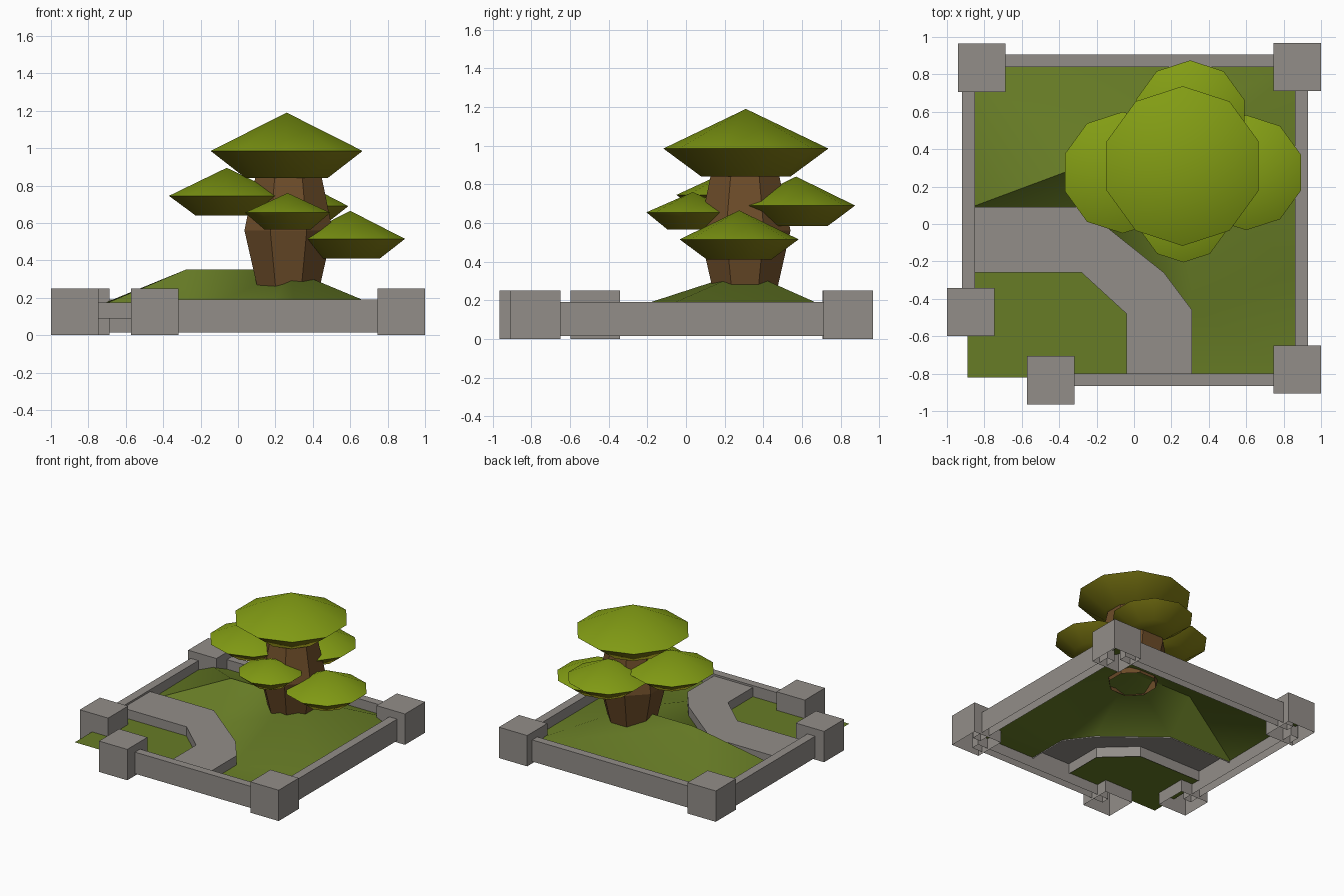
import bpy, bmesh, math

if "Cube" in bpy.data.objects:
    bpy.data.objects.remove(bpy.data.objects["Cube"])


def material(name, r, g, b):
    m = bpy.data.materials.new(name)
    m.diffuse_color = (r, g, b, 1)
    m.use_nodes = True
    m.node_tree.nodes["Principled BSDF"].inputs["Base Color"].default_value = m.diffuse_color
    return m


STONE = material("grey stone", .29, .27, .25)
GRASS = material("grass green", .135, .20, .019)
LEAF = material("leaf green", .225, .335, .007)
UNDER = material("leaf underside olive", .25, .23, .008)
BARK = material("bark brown", .15, .072, .022)


def make(name, verts, faces, mats, smooth=None):
    me = bpy.data.meshes.new(name)
    me.from_pydata(verts, [], faces)
    for m in mats:
        me.materials.append(m)
    ob = bpy.data.objects.new(name, me)
    bpy.context.collection.objects.link(ob)
    bm = bmesh.new()
    bm.from_mesh(me)
    bmesh.ops.recalc_face_normals(bm, faces=bm.faces)
    bm.to_mesh(me)
    bm.free()
    if smooth:
        bpy.ops.object.select_all(action='DESELECT')
        ob.select_set(True)
        bpy.context.view_layer.objects.active = ob
        bpy.ops.object.shade_smooth_by_angle(angle=math.radians(smooth))
    return ob


def slab(name, outline, z0, z1, mat):
    """Top and sides of an outline, open underneath."""
    n = len(outline)
    verts = [(x, y, z) for z in (z0, z1) for x, y in outline]
    faces = [(i, (i + 1) % n, n + (i + 1) % n, n + i) for i in range(n)]
    return make(name, verts, faces + [tuple(range(n, 2 * n))], [mat])


def box(name, x0, x1, y0, y1, z0, z1):
    return slab(name, [(x0, y0), (x1, y0), (x1, y1), (x0, y1)], z0, z1, STONE)


# Corner posts
for label, x, y in [("back_left", -.815, .835), ("back_right", .873, .84),
                    ("front_right", .873, -.778), ("gate_front", -.445, -.835),
                    ("gate_left", -.873, -.47)]:
    box("post_" + label, x - .127, x + .127, y - .129, y + .129, 0, .25)

# Low walls between the posts
box("wall_back", -.78, .84, .84, .905, .015, .19)
box("wall_front", -.42, .84, -.865, -.80, .015, .19)
box("wall_left", -.92, -.85, -.44, .80, .015, .19)
box("wall_right", .86, .93, -.75, .80, .015, .19)

# Raised bent path
outer = [(-.87, .09), (-.28, .09), (.16, -.26), (.31, -.46), (.31, -.82)]
inner = [(-.04, -.82), (-.04, -.48), (-.28, -.26), (-.87, -.26)]
slab("path", outer + inner, .09, .175, STONE)

# Hilly lawn outside the bend: a rim at ground level and two ridge points
rim = [(-.89, .87)] + outer + [(.88, -.82), (.88, -.26), (.88, .87)]
verts = [(x, y, .1) for x, y in rim] + [(-.28, .31, .35), (.28, .31, .35)]
R1, R2 = len(rim), len(rim) + 1
faces = [(0, 1, R1), (1, 2, R1), (2, R2, R1), (2, 3, R2), (3, 4, R2),
         (4, 7, R2), (4, 5, 6, 7), (7, 8, R2), (8, 0, R1, R2)]
lawn = make("hill_lawn", verts, faces, [GRASS], 50)

# Flat lawn inside the bend
flat = [(-.89, -.82)] + inner[:3] + [(-.89, -.26)]
make("flat_lawn", [(x, y, .1) for x, y in flat], [tuple(range(5))], [GRASS])
for name in ("hill_lawn", "flat_lawn"):
    me = bpy.data.objects[name].data
    if sum(p.normal.z for p in me.polygons) < 0:
        me.flip_normals()


def lathe(cx, cy, rings, n, turn):
    verts = [(cx + r * math.cos(turn + 2 * math.pi * i / n),
              cy + r * math.sin(turn + 2 * math.pi * i / n), z)
             for r, z in rings for i in range(n)]
    faces = [(k * n + i, k * n + (i + 1) % n, k * n + n + (i + 1) % n, k * n + n + i)
             for k in range(len(rings) - 1) for i in range(n)]
    return verts, faces


# Trunk, bulging in the middle
v, f = lathe(.27, .305, [(.18, .255), (.255, .56), (.18, .90)], 8, math.pi / 8)
make("trunk", v, f, [BARK])

# Leaf clumps: shallow cone above, tapered underside below
for label, cx, cy, r, bottom, mid, top in [
        ("crown", .26, .31, .427, .84, .985, 1.19),
        ("left", -.06, .275, .325, .64, .745, .895),
        ("right", .60, .275, .308, .41, .515, .665),
        ("front", .265, .035, .24, .565, .655, .76),
        ("back", .30, .57, .305, .585, .69, .84)]:
    n = 10
    v, f = lathe(cx, cy, [(r * .54, bottom), (r, mid)], n, math.pi / 2)
    v.append((cx, cy, top))
    f += [tuple(range(n))]
    f += [(n + i, n + (i + 1) % n, 2 * n) for i in range(n)]
    ob = make("leaves_" + label, v, f, [LEAF, UNDER], 42)
    for p in ob.data.polygons:
        p.material_index = 0 if p.center.z > mid else 1
